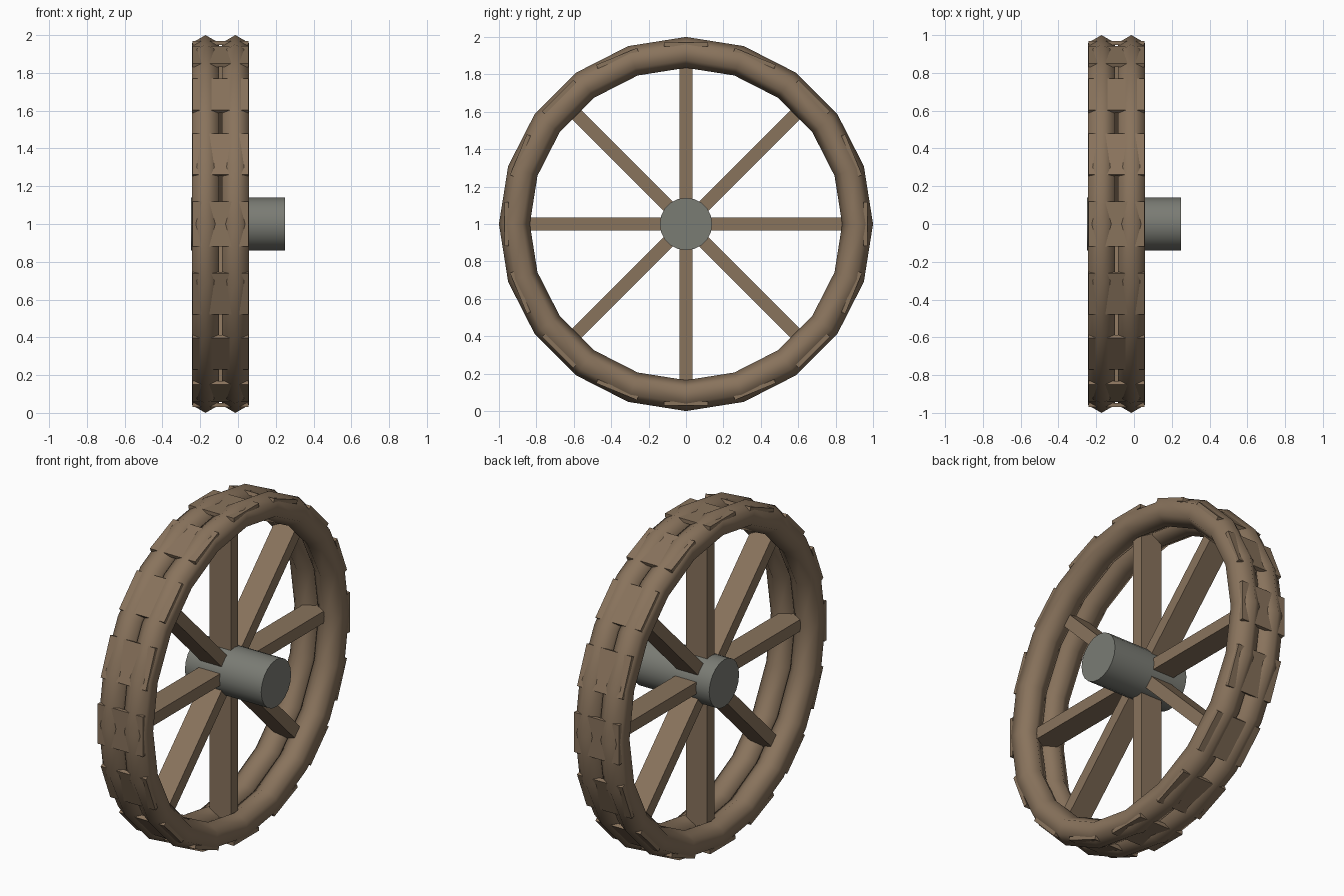
import bpy, bmesh, math
from mathutils import Matrix, Vector

if "Cube" in bpy.data.objects:
    bpy.data.objects.remove(bpy.data.objects["Cube"])

CX = -0.093          # middle of the wheel along the axle
CENTRE = Vector((0, 0, 1.0))


def material(name, rgb):
    m = bpy.data.materials.new(name)
    m.diffuse_color = (*rgb, 1)
    m.use_nodes = True
    m.node_tree.nodes["Principled BSDF"].inputs["Base Color"].default_value = m.diffuse_color
    return m


wood = material("brown_wood", (0.25, 0.172, 0.108))
metal = material("grey_metal", (0.195, 0.2, 0.175))


def finish(name, bm, mat):
    bmesh.ops.recalc_face_normals(bm, faces=bm.faces)
    me = bpy.data.meshes.new(name)
    bm.to_mesh(me)
    bm.free()
    me.materials.append(mat)
    ob = bpy.data.objects.new(name, me)
    ob.location = CENTRE
    bpy.context.collection.objects.link(ob)
    return ob


def rim(name, x, major=0.9175, minor=0.0825, n=20, k=6):
    """Low-poly ring around the x axis with a hexagonal, smooth-shaded section."""
    bm = bmesh.new()
    rings = []
    for i in range(n):
        a = 2 * math.pi * i / n
        ring = []
        for j in range(k):
            b = 2 * math.pi * j / k
            r = major + minor * math.cos(b)
            ring.append(bm.verts.new((x + minor * math.sin(b), r * math.sin(a), r * math.cos(a))))
        rings.append(ring)
    for i in range(n):
        p, q = rings[i], rings[(i + 1) % n]
        for j in range(k):
            f = bm.faces.new((p[j], p[(j + 1) % k], q[(j + 1) % k], q[j]))
            f.smooth = True
    return finish(name, bm, wood)


def block(name, size, offset, angle):
    """Box placed at an offset and turned around the axle."""
    bm = bmesh.new()
    bmesh.ops.create_cube(bm, size=1, matrix=Matrix.Rotation(angle, 4, 'X')
                          @ Matrix.Translation(offset) @ Matrix.Diagonal((*size, 1)))
    return finish(name, bm, wood)


# Two rims side by side
rim("outer_rim", CX - 0.079)
rim("inner_rim", CX + 0.079)

# Tread plates joining the rims
for i in range(16):
    block(f"tread_plate_{i + 1}", (0.296, 0.236, 0.022), (CX, 0, 0.959), i * math.pi / 8)

# Crossing beams that form eight spokes
for i in range(4):
    block(f"spoke_beam_{i + 1}", (0.14, 0.07, 1.76), (CX, 0, 0), i * math.pi / 4)

# Hub
bm = bmesh.new()
bmesh.ops.create_cone(bm, cap_ends=True, segments=20, radius1=0.14, radius2=0.14, depth=0.5,
                      matrix=Matrix.Rotation(math.pi / 2, 4, 'Y'))
for f in bm.faces:
    f.smooth = len(f.verts) == 4
finish("hub", bm, metal)
